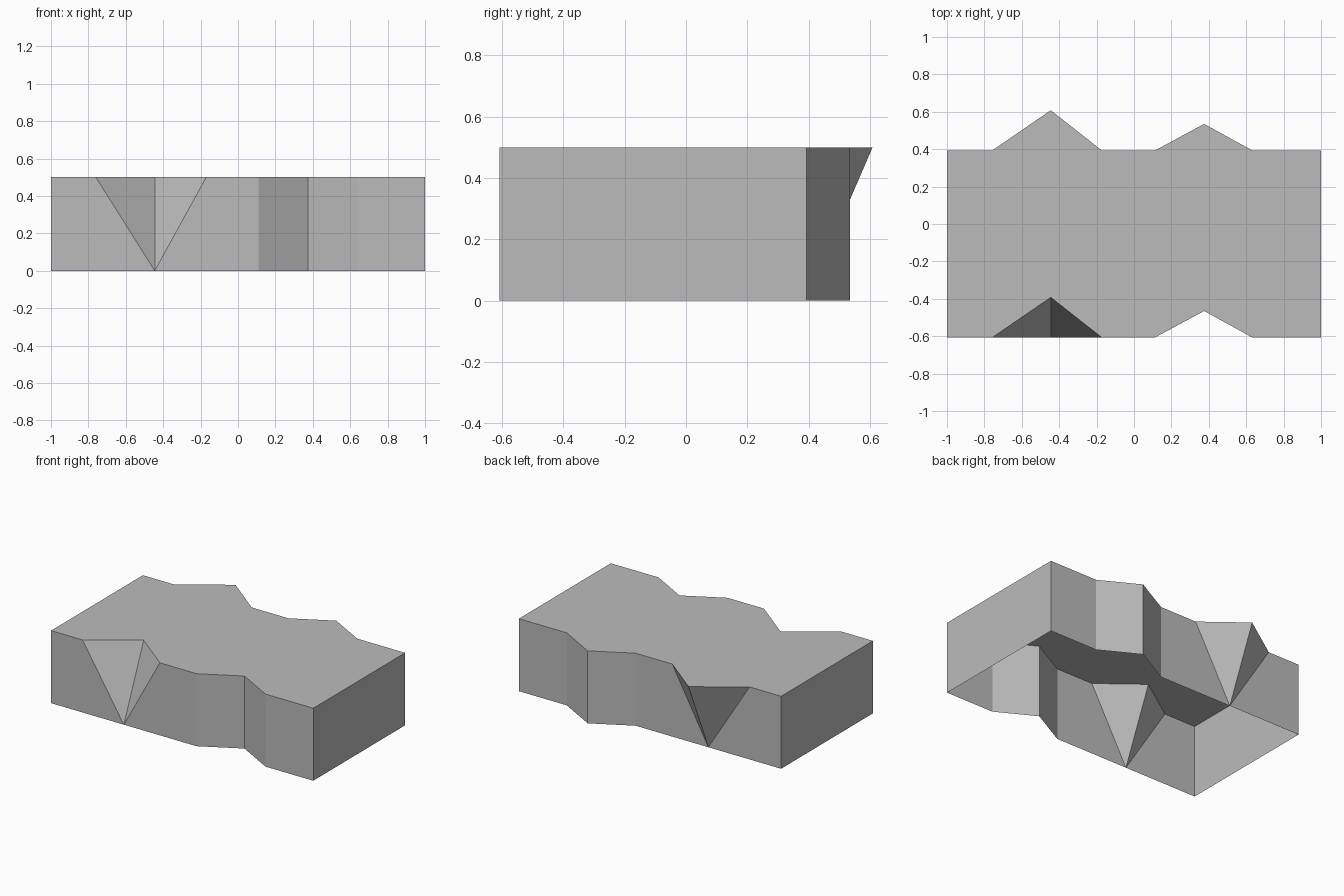
import bpy
import bmesh

HEIGHT = 0.5
FRONT_Y, BACK_Y = -0.608, 0.392
# Top edge of each long wall as (x, offset in y)
PROFILE = [(-1, 0), (-0.76, 0), (-0.445, 0.216), (-0.17, 0),
           (0.11, 0), (0.375, 0.143), (0.635, 0), (1, 0)]

cube = bpy.data.objects.get("Cube")
if cube:
    bpy.data.objects.remove(cube, do_unlink=True)

grey = bpy.data.materials.new("plain grey")
grey.use_nodes = True
colour = (0.5, 0.5, 0.5, 1)
grey.diffuse_color = colour
grey.node_tree.nodes["Principled BSDF"].inputs["Base Color"].default_value = colour


def add_part(name, faces):
    """Make a flat shaded sheet from faces given as corner points."""
    bm = bmesh.new()
    for corners in faces:
        bm.faces.new([bm.verts.new(c) for c in corners])
    bmesh.ops.remove_doubles(bm, verts=bm.verts, dist=0.0001)
    mesh = bpy.data.meshes.new(name)
    bm.to_mesh(mesh)
    bm.free()
    mesh.materials.append(grey)
    bpy.context.collection.objects.link(bpy.data.objects.new(name, mesh))


def wall_faces(base_y, outward):
    """Long wall: a tapered three-sided fold, then a straight fold."""
    top = [(x, base_y + dy, HEIGHT) for x, dy in PROFILE]
    low = [(x, y, 0) for x, y, z in top]
    tip = (PROFILE[2][0], base_y, 0)
    faces = [
        [low[0], tip, top[1], top[0]],
        [tip, top[2], top[1]],
        [tip, top[3], top[2]],
        [tip, low[4], top[4], top[3]],
    ]
    faces += [[low[i], low[i + 1], top[i + 1], top[i]] for i in range(4, 7)]
    return faces if outward < 0 else [f[::-1] for f in faces]


# Long walls, front notched and back bulging
add_part("front_wall", wall_faces(FRONT_Y, -1))
add_part("back_wall", wall_faces(BACK_Y, 1))

# Flat end walls
for name, x in (("right_end", -1), ("left_end", 1)):
    face = [(x, FRONT_Y, 0), (x, BACK_Y, 0),
            (x, BACK_Y, HEIGHT), (x, FRONT_Y, HEIGHT)]
    add_part(name, [face if x > 0 else face[::-1]])

# Top deck, the underside stays open; one strip per profile segment
deck = []
for (xa, da), (xb, db) in zip(PROFILE, PROFILE[1:]):
    deck.append([(xa, FRONT_Y + da, HEIGHT), (xb, FRONT_Y + db, HEIGHT),
                 (xb, BACK_Y + db, HEIGHT), (xa, BACK_Y + da, HEIGHT)])
add_part("top_deck", deck)
